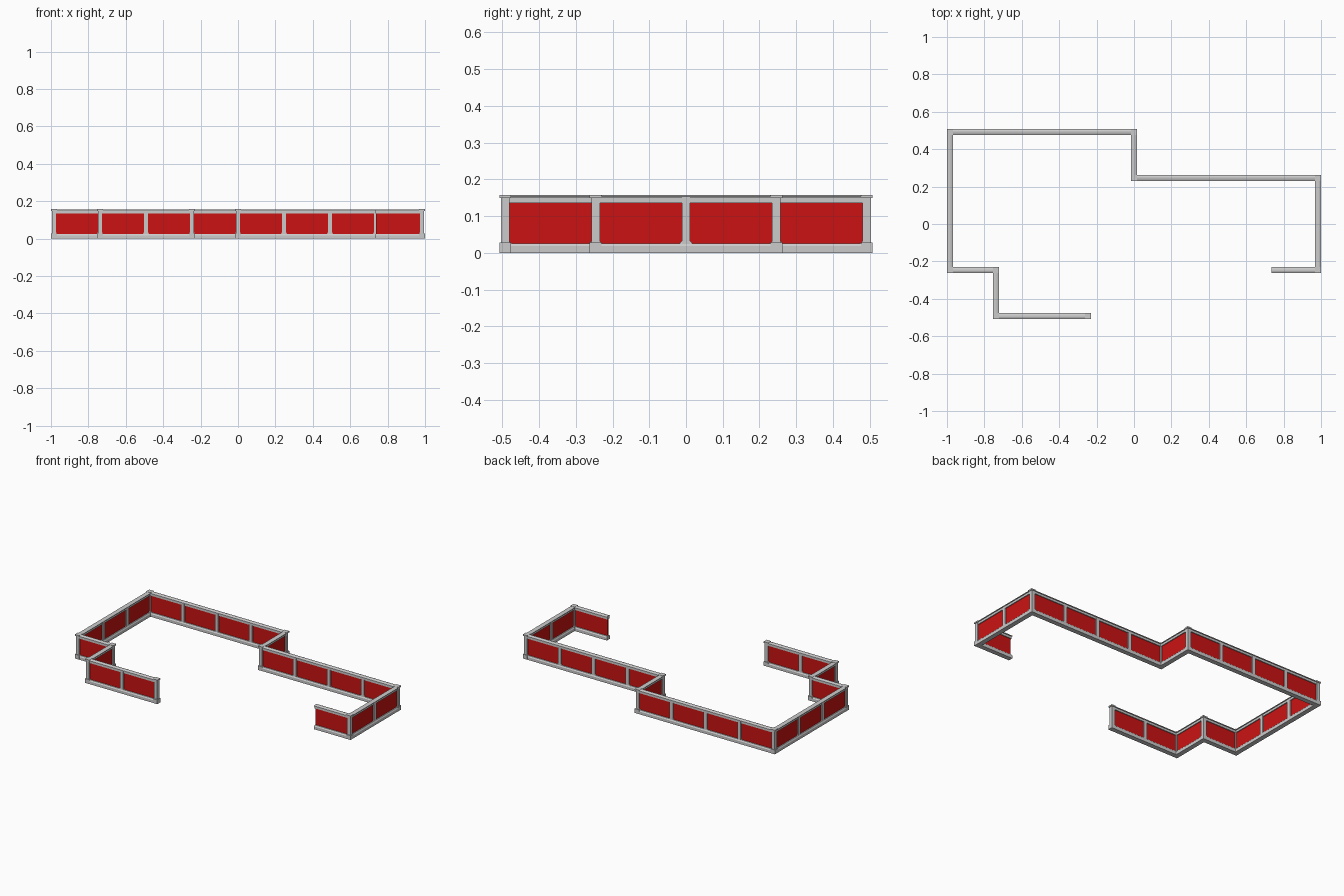
import bpy, bmesh, math
from mathutils import Vector

if "Cube" in bpy.data.objects:
    bpy.data.objects.remove(bpy.data.objects["Cube"])

U = 0.246  # bay length
grid = [(-1, -2), (-3, -2), (-3, -1), (-4, -1), (-4, 2), (0, 2), (0, 1), (4, 1), (4, -1), (3, -1)]
path = [Vector((x * U, y * U)) for x, y in grid]

red = bpy.data.materials.new("red_panel")
red.diffuse_color = (0.6, 0.006, 0.006, 1)
red.use_nodes = True
red.node_tree.nodes["Principled BSDF"].inputs["Base Color"].default_value = red.diffuse_color


def finish(name, bm, mat=None):
    bmesh.ops.recalc_face_normals(bm, faces=bm.faces)
    me = bpy.data.meshes.new(name)
    bm.to_mesh(me)
    bm.free()
    ob = bpy.data.objects.new(name, me)
    bpy.context.collection.objects.link(ob)
    if mat:
        me.materials.append(mat)
    return ob


def sweep(name, profile, start_ext=0.0, end_ext=0.0):
    """Sweep an (offset, z) profile along the plan with mitred corners."""
    bm = bmesh.new()
    rings = []
    for i, p in enumerate(path):
        a = (p - path[i - 1]).normalized() if i else None
        b = (path[i + 1] - p).normalized() if i < len(path) - 1 else None
        q = p.copy()
        if a is None:
            a = b
            q -= b * start_ext
        if b is None:
            b = a
            q += a * end_ext
        na, nb = Vector((-a.y, a.x)), Vector((-b.y, b.x))
        n = na if (na - nb).length < 1e-6 else na + nb
        rings.append([bm.verts.new((*(q + n * o), z)) for o, z in profile])
    k = len(profile)
    for r, s in zip(rings, rings[1:]):
        for j in range(k):
            bm.faces.new((r[j], r[(j + 1) % k], s[(j + 1) % k], s[j]))
    bm.faces.new(rings[0])
    bm.faces.new(rings[-1])
    return finish(name, bm)


def mirror(half):
    return half + [(-o, z) for o, z in reversed(half)]


def add_box(bm, c, half, z0, z1):
    vs = bmesh.ops.create_cube(bm, size=1)["verts"]
    for v in vs:
        v.co = (c[0] + v.co.x * 2 * half[0], c[1] + v.co.y * 2 * half[1],
                z0 + (v.co.z + 0.5) * (z1 - z0))


# continuous rails: skirted base, top beam and ridged coping
sweep("base_rail", mirror([(0.0155, 0), (0.0155, 0.018), (0.0105, 0.026)]), 0.012, 0.003)
sweep("top_beam", mirror([(0.010, 0.135), (0.010, 0.149)]), 0.011, 0.003)
sweep("coping", mirror([(0.0155, 0.149), (0.0155, 0.153), (0.004, 0.157)]), 0.013, 0.003)

# bay positions along the plan
nodes = []
for p, q in zip(path, path[1:]):
    n = round((q - p).length / U)
    nodes += [p.lerp(q, i / n) for i in range(n)]
nodes.append(path[-1])

# posts, with a foot block and cap block (the last end is left open)
posts, blocks, panels, gussets = (bmesh.new() for _ in range(4))
for p in nodes[:-1]:
    add_box(posts, p, (0.0115, 0.0115), 0.002, 0.152)
for p in path[:-1]:
    add_box(blocks, p, (0.016, 0.016), 0, 0.028)
    add_box(blocks, p, (0.016, 0.016), 0.149, 0.1575)
finish("posts", posts)
finish("corner_blocks", blocks)

# thin panels and the small corner fillets under them
for p, q in zip(nodes, nodes[1:]):
    d = (q - p).normalized()
    side = Vector((-d.y, d.x))
    h = d * (U / 2) + side * 0.004
    add_box(panels, (p + q) / 2, (abs(h.x), abs(h.y)), 0.02, 0.14)
    for base, e in ((p, d), (q, -d)):
        if base is nodes[-1]:
            continue
        tri = [(0.008, 0.022), (0.020, 0.022), (0.0115, 0.033)]
        f, b = [[gussets.verts.new((*(base + e * t + side * s), z)) for t, z in tri]
                for s in (0.009, -0.009)]
        gussets.faces.new(f)
        gussets.faces.new(b)
        for j in range(3):
            k = (j + 1) % 3
            gussets.faces.new((f[j], f[k], b[k], b[j]))
finish("panels", panels, red)
finish("corner_fillets", gussets)
